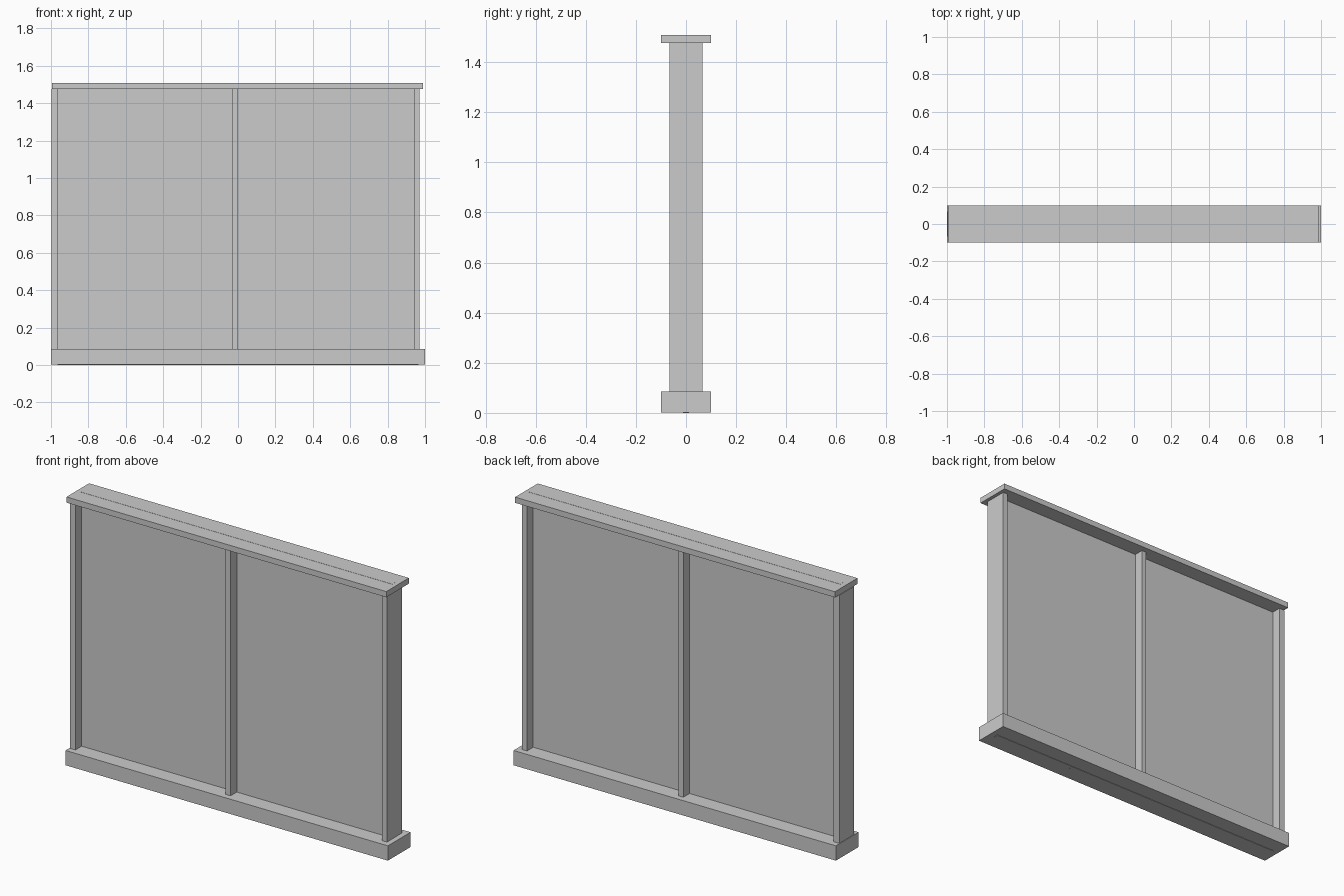
import bpy

if "Cube" in bpy.data.objects:
    bpy.data.objects.remove(bpy.data.objects["Cube"])

def box(name, x, y, z):
    """Axis-aligned box from (min, max) ranges."""
    bpy.ops.mesh.primitive_cube_add(size=1, location=[(a + b) / 2 for a, b in (x, y, z)])
    ob = bpy.context.object
    ob.name = name
    ob.scale = [b - a for a, b in (x, y, z)]
    bpy.ops.object.transform_apply(location=False, rotation=False, scale=True)
    return ob

BASE_TOP, RAIL_BOTTOM, TOP = 0.085, 1.476, 1.508

# Wide sill and thinner top rail
box("base_sill", (-1, 1), (-0.1, 0.1), (0.002, BASE_TOP))
box("top_rail", (-0.994, 0.99), (-0.1, 0.1), (RAIL_BOTTOM, TOP))

# Upright posts
for name, x in (("left_post", (-0.997, -0.962)),
                ("middle_post", (-0.03, 0.0)),
                ("right_post", (0.94, 0.97))):
    box(name, x, (-0.066, 0.066), (BASE_TOP, RAIL_BOTTOM))

# Thin, lighter infill panel running through sill and rail
panel = box("infill_panel", (-0.965, 0.965), (-0.011, 0.011), (0, TOP + 0.001))
mat = bpy.data.materials.new("light_panel")
mat.diffuse_color = (0.8, 0.8, 0.8, 1)
mat.use_nodes = True
mat.node_tree.nodes["Principled BSDF"].inputs["Base Color"].default_value = mat.diffuse_color
panel.data.materials.append(mat)
